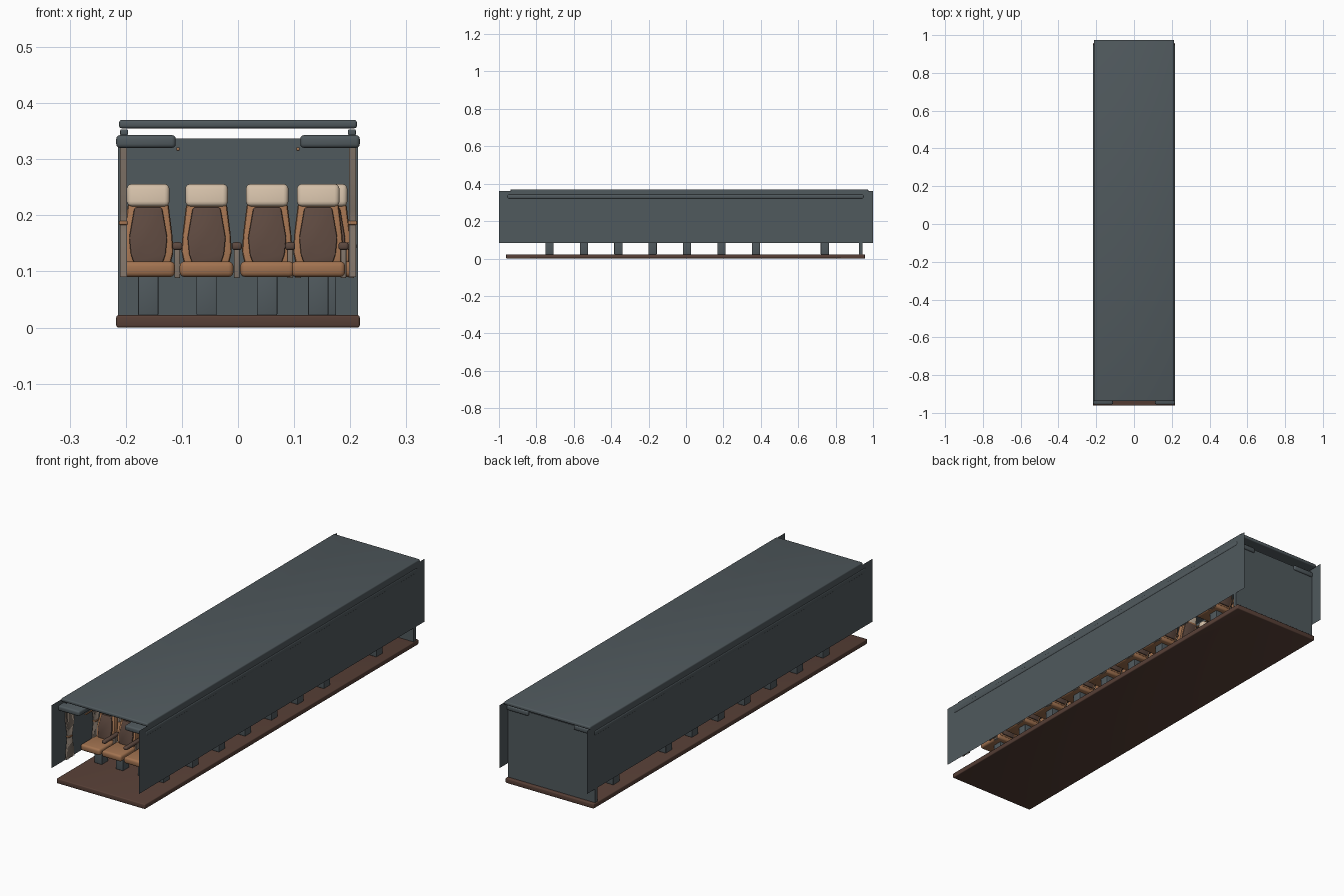
import bpy, bmesh, math

cube = bpy.data.objects.get("Cube")
if cube:
    bpy.data.objects.remove(cube, do_unlink=True)


def material(name, r, g, b):
    m = bpy.data.materials.new(name)
    m.use_nodes = True
    m.diffuse_color = (r, g, b, 1)
    m.node_tree.nodes["Principled BSDF"].inputs["Base Color"].default_value = (r, g, b, 1)
    return m


slate = material("slate grey", 0.08, 0.1, 0.11)
floor_brown = material("floor brown", 0.095, 0.05, 0.037)
leather = material("tan leather", 0.36, 0.17, 0.08)
fabric = material("dark brown fabric", 0.11, 0.066, 0.05)
cream = material("cream", 0.65, 0.52, 0.39)
drape = material("taupe curtain", 0.22, 0.175, 0.14)


def finish(name, bm, mat):
    bmesh.ops.recalc_face_normals(bm, faces=bm.faces[:])
    mesh = bpy.data.meshes.new(name)
    bm.to_mesh(mesh)
    bm.free()
    mesh.materials.append(mat)
    mesh.shade_smooth()
    mesh.set_sharp_from_angle(angle=math.radians(35))
    return mesh


def place(name, mesh, x=0, y=0, z=0):
    ob = bpy.data.objects.new(name, mesh)
    ob.location = (x, y, z)
    bpy.context.collection.objects.link(ob)
    return ob


def soften(bm, width, segments=3):
    if width:
        bmesh.ops.bevel(bm, geom=bm.edges[:], offset=width, segments=segments,
                        profile=0.5, affect='EDGES', clamp_overlap=True)


def block(name, xs, ys, zs, mat, round_by=0, lean=0):
    """Rounded box between limits, optionally leaning back with height."""
    bm = bmesh.new()
    bmesh.ops.create_cube(bm, size=1)
    for v in bm.verts:
        for i, (a, b) in enumerate((xs, ys, zs)):
            v.co[i] = (a + b) / 2 + v.co[i] * (b - a)
    soften(bm, round_by)
    for v in bm.verts:
        v.co.y += lean * (v.co.z - 0.1)
    return finish(name, bm, mat)


def panel(name, outline, ys, mat, round_by, lean):
    """Symmetrical upright panel from half-width and height pairs."""
    bm = bmesh.new()
    points = outline + [(-x, z) for x, z in reversed(outline)]
    face = bm.faces.new([bm.verts.new((x, ys[0], z)) for x, z in points])
    new = bmesh.ops.extrude_face_region(bm, geom=[face])["geom"]
    for v in new:
        if isinstance(v, bmesh.types.BMVert):
            v.co.y = ys[1]
    bmesh.ops.recalc_face_normals(bm, faces=bm.faces[:])
    soften(bm, round_by, 2)
    for v in bm.verts:
        v.co.y += lean * (v.co.z - 0.1)
    return finish(name, bm, mat)


def sheet(name, x, ys, zs, mat):
    bm = bmesh.new()
    corners = [(x, ys[0], zs[0]), (x, ys[1], zs[0]), (x, ys[1], zs[1]), (x, ys[0], zs[1])]
    bm.faces.new([bm.verts.new(c) for c in corners])
    return finish(name, bm, mat)


# Shell: floor, roof, rear bulkhead
place("floor", block("floor", (-0.217, 0.217), (-0.962, 0.957), (0, 0.022), floor_brown, 0.004))
place("roof", block("roof", (-0.212, 0.212), (-0.938, 0.975), (0.355, 0.37), slate, 0.005))
place("rear_bulkhead", block("rear_bulkhead", (-0.214, 0.214), (0.925, 0.943), (0.022, 0.337), slate))

# Side walls, luggage racks, curtain rails
for side, s in (("left", 1), ("right", -1)):
    place(side + "_wall", sheet(side + "_wall", s * 0.2145, (-1, 1), (0.083, 0.362), slate))
    place(side + "_luggage_rack", block("luggage_rack", sorted((s * 0.111, s * 0.217)),
          (-0.955, 0.95), (0.32, 0.343), slate, 0.007))
    place(side + "_rack_trim", block("rack_trim", sorted((s * 0.104, s * 0.11)),
          (-0.92, 0.92), (0.315, 0.321), leather, 0.002))
    place(side + "_curtain_rail", block("curtain_rail", sorted((s * 0.196, s * 0.21)),
          (-0.92, 0.92), (0.343, 0.353), slate, 0.002))

# Seat parts, shared by all seats
LEAN = 0.2
seat_parts = [
    block("seat_leg", (-0.018, 0.018), (-0.022, 0.022), (0.022, 0.092), slate, 0.002),
    block("seat_cushion", (-0.048, 0.048), (-0.08, 0.045), (0.09, 0.118), leather, 0.009),
    panel("seat_back", [(0.038, 0.105), (0.045, 0.135), (0.043, 0.165), (0.036, 0.222)],
          (0.018, 0.046), leather, 0.006, LEAN),
    panel("seat_insert", [(0.026, 0.116), (0.031, 0.13), (0.034, 0.16), (0.025, 0.212), (0.02, 0.215)],
          (0.012, 0.022), fabric, 0.003, LEAN),
    panel("seat_back_shell", [(0.03, 0.112), (0.036, 0.14), (0.028, 0.212)],
          (0.042, 0.05), fabric, 0.002, LEAN),
    block("headrest", (-0.038, 0.038), (0.008, 0.04), (0.216, 0.256), cream, 0.009, LEAN),
]
armrest = block("armrest", (-0.009, 0.009), (-0.06, 0.045), (0.138, 0.152), fabric, 0.005)
arm_post = block("armrest_post", (-0.005, 0.005), (0.015, 0.035), (0.088, 0.142), drape, 0.002)

# Seat rows
PITCH = 0.184
for row in (0, 1, 2, 3, 4, 5, 6, 8):
    y = -0.73 + PITCH * row
    last = 0.143 if row == 0 else 0.157
    for x in (-0.16, -0.056, 0.052, last):
        for part in seat_parts:
            place(part.name, part, x, y)
    for x in (-0.108, -0.002, last - 0.05, last + 0.045):
        place("armrest", armrest, x, y)
        place("armrest_post", arm_post, x, y)


# Gathered curtains with tie bands
def curtain_mesh():
    bm = bmesh.new()
    rows = []
    folds = 12
    for z, half in ((0.09, 0.026), (0.13, 0.022), (0.17, 0.014), (0.187, 0.011),
                    (0.21, 0.016), (0.26, 0.027), (0.335, 0.032)):
        rows.append([bm.verts.new((0.006 * (-1) ** i, half * (2 * i / folds - 1), z))
                     for i in range(folds + 1)])
    for low, high in zip(rows, rows[1:]):
        for i in range(folds):
            bm.faces.new((low[i], low[i + 1], high[i + 1], high[i]))
    return finish("curtain", bm, drape)


curtain = curtain_mesh()
tie = block("curtain_tie", (-0.008, 0.008), (-0.013, 0.013), (0.183, 0.19), leather, 0.002)
for k in range(10):
    for s in (-1, 1):
        place("curtain", curtain, s * 0.204, -0.89 + PITCH * k)
        place("curtain_tie", tie, s * 0.204, -0.89 + PITCH * k)
